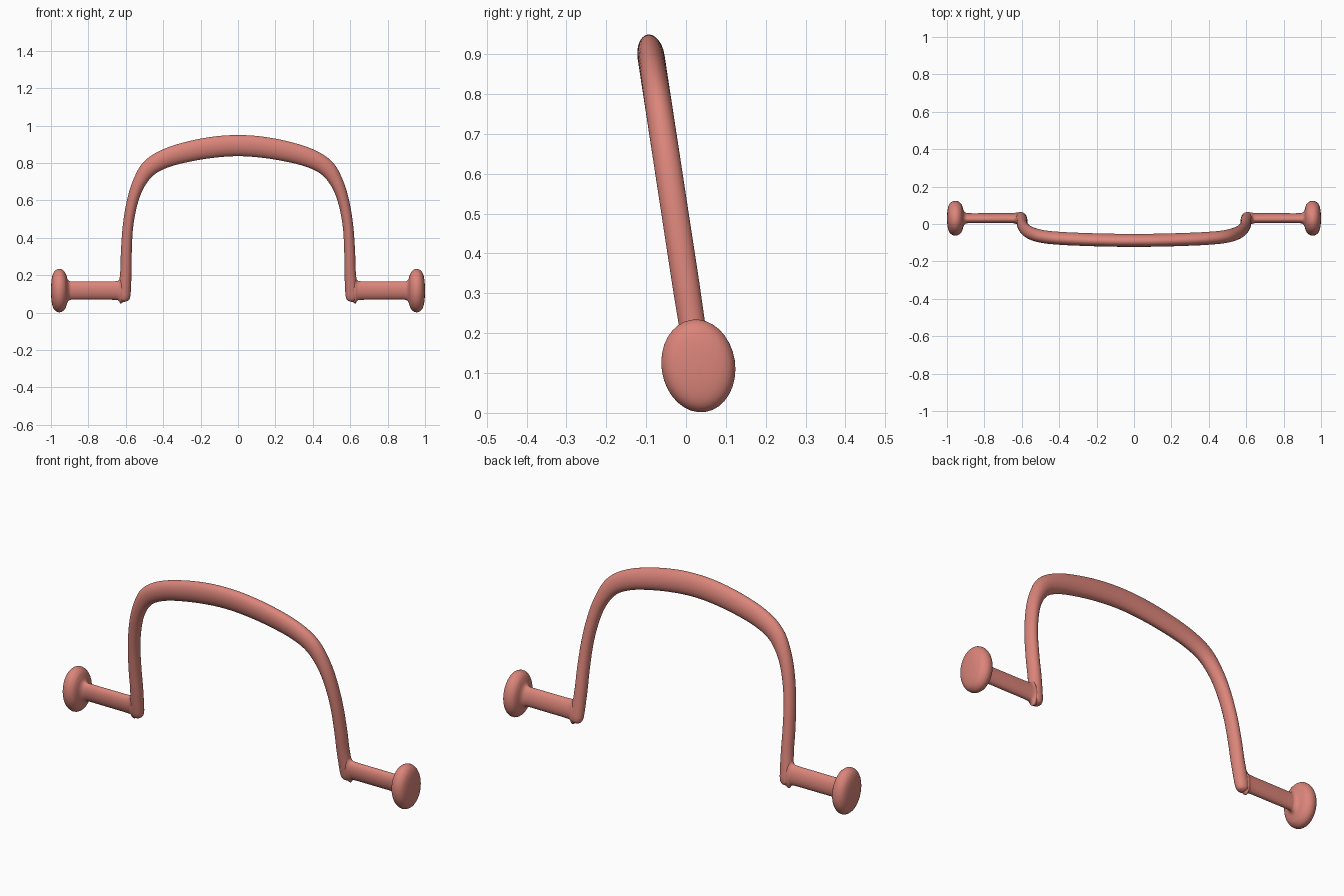
import bpy
import bmesh
import math
from mathutils import Vector, Matrix

cube = bpy.data.objects.get("Cube")
if cube:
    bpy.data.objects.remove(cube, do_unlink=True)

SIDES = 32
STEPS = 5

coral = bpy.data.materials.new("coral")
coral.use_nodes = True
colour = (0.71, 0.235, 0.195, 1)
coral.diffuse_color = colour
coral.node_tree.nodes["Principled BSDF"].inputs["Base Color"].default_value = colour

# The whole handle leans forward about the axis of its pivots
lean = Matrix.Translation((0, 0.031, 0.118)) @ Matrix.Rotation(math.radians(8.7), 4, "X")


def spline(keys):
    """Smooth curve through sections of (x, height, half width, half depth)."""
    keys = [Vector(k) for k in keys]
    pts = []
    for i in range(len(keys) - 1):
        a, b, c, d = keys[max(i - 1, 0)], keys[i], keys[i + 1], keys[min(i + 2, len(keys) - 1)]
        for s in range(STEPS):
            t = s / STEPS
            pts.append(0.5 * (2 * b + (c - a) * t + (2 * a - 5 * b + 4 * c - d) * t ** 2
                              + (3 * b - a - 3 * c + d) * t ** 3))
    return pts + [keys[-1]]


def sweep(name, keys):
    """Skin oval rings along a path lying in the leaning plane."""
    pts = spline(keys)
    bm = bmesh.new()
    rings = []
    for i, p in enumerate(pts):
        q, r = pts[max(i - 1, 0)], pts[min(i + 1, len(pts) - 1)]
        tangent = Vector((r[0] - q[0], 0, r[1] - q[1])).normalized()
        side = Vector((-tangent.z, 0, tangent.x))
        centre = Vector((p[0], 0, p[1]))
        ring = []
        for k in range(SIDES):
            a = math.tau * k / SIDES
            offset = side * p[2] * math.cos(a) + Vector((0, p[3] * math.sin(a), 0))
            ring.append(bm.verts.new(lean @ (centre + offset)))
        rings.append(ring)
    for lower, upper in zip(rings, rings[1:]):
        for k in range(SIDES):
            n = (k + 1) % SIDES
            bm.faces.new((lower[k], lower[n], upper[n], upper[k]))
    bm.faces.new(rings[0])
    bm.faces.new(rings[-1])
    bmesh.ops.recalc_face_normals(bm, faces=bm.faces)
    mesh = bpy.data.meshes.new(name)
    bm.to_mesh(mesh)
    bm.free()
    mesh.materials.append(coral)
    for poly in mesh.polygons:
        poly.use_smooth = True
    obj = bpy.data.objects.new(name, mesh)
    bpy.context.collection.objects.link(obj)


# Arched grip: one leg from its rounded foot to the crown, then mirrored
half = [
    (0.609, -0.060, 0.006, 0.006), (0.609, -0.053, 0.022, 0.020),
    (0.608, -0.035, 0.031, 0.028), (0.606, 0.0, 0.033, 0.031),
    (0.599, 0.11, 0.030, 0.033), (0.597, 0.21, 0.029, 0.034),
    (0.588, 0.35, 0.028, 0.034), (0.565, 0.48, 0.030, 0.034),
    (0.53, 0.58, 0.035, 0.034), (0.472, 0.665, 0.045, 0.034),
    (0.375, 0.72, 0.051, 0.034), (0.24, 0.757, 0.055, 0.034),
    (0.11, 0.778, 0.057, 0.034),
]
crown = (0, 0.784, 0.057, 0.034)
sweep("arched_grip", half + [crown] + [(-x, v, w, t) for x, v, w, t in reversed(half)])

# Pivot bars flare where they meet the legs, and end in oval knobs
bar = [(0.6, 0.05, 0.024), (0.627, 0.07, 0.029), (0.637, 0.057, 0.027),
       (0.66, 0.05, 0.026), (0.78, 0.049, 0.026), (0.88, 0.049, 0.026),
       (0.9, 0.052, 0.029), (0.911, 0.062, 0.042)]
knob = [(0.918, 0.082), (0.926, 0.1), (0.94, 0.113), (0.955, 0.117), (0.97, 0.113),
        (0.984, 0.1), (0.993, 0.078), (0.998, 0.045), (1.0, 0.004)]
sections = bar + [(x, r, r * 0.79) for x, r in knob]
for name, sign in (("left", 1), ("right", -1)):
    sweep(name + "_pivot_bar_and_knob", [(sign * x, 0, h, d) for x, h, d in sections])
